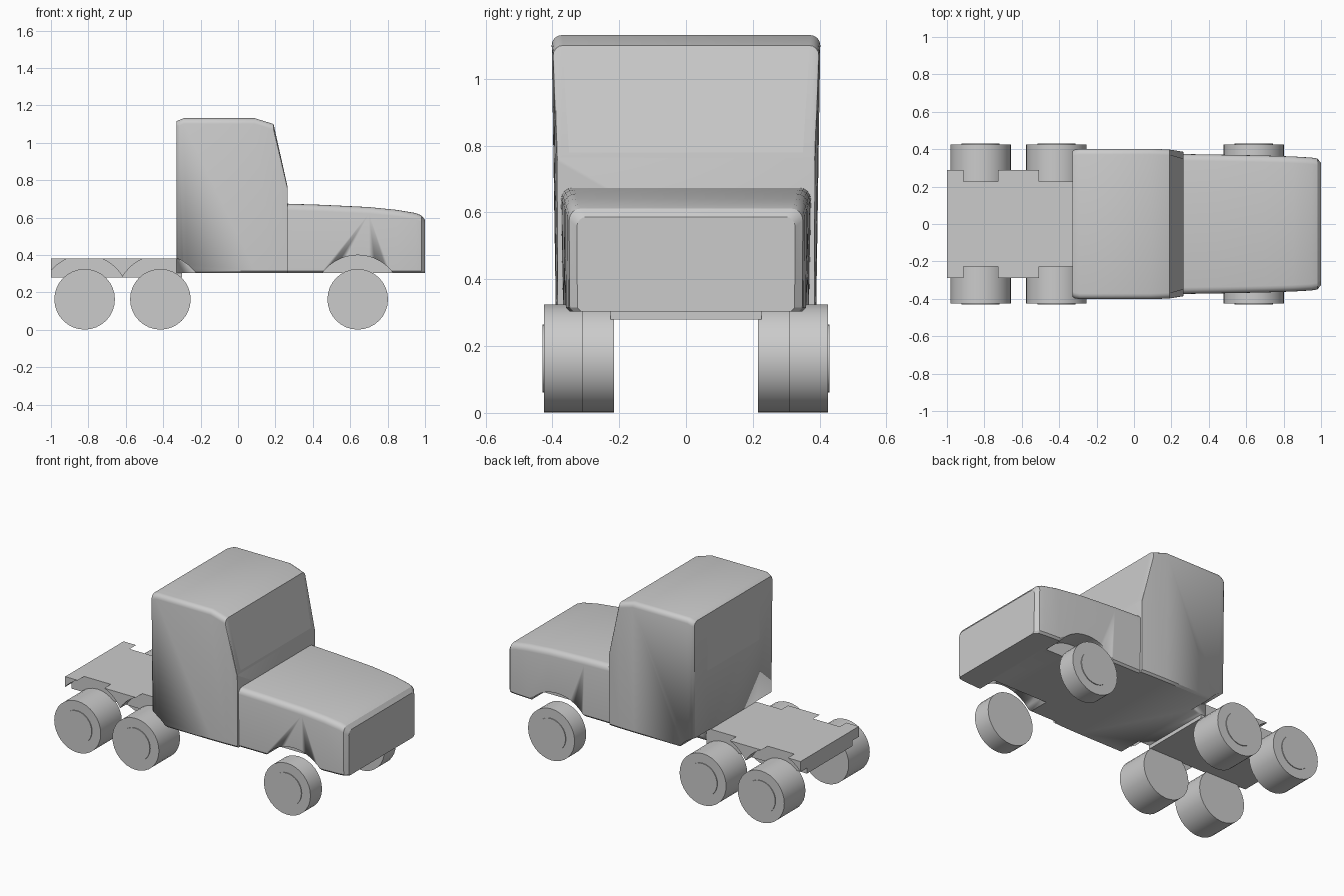
import bpy, bmesh, math

if "Cube" in bpy.data.objects:
    bpy.data.objects.remove(bpy.data.objects["Cube"])

WHEEL_Z, WHEEL_R, ARCH_R = 0.163, 0.162, 0.236
AXLES = {"front": (0.64, 0.31), "middle": (-0.415, 0.215), "rear": (-0.82, 0.215)}


def finish(name, bm, angle=25):
    bmesh.ops.recalc_face_normals(bm, faces=bm.faces)
    me = bpy.data.meshes.new(name)
    bm.to_mesh(me)
    bm.free()
    ob = bpy.data.objects.new(name, me)
    bpy.context.collection.objects.link(ob)
    smooth(ob, angle)
    return ob


def smooth(ob, angle=25):
    bpy.ops.object.select_all(action='DESELECT')
    ob.select_set(True)
    bpy.context.view_layer.objects.active = ob
    bpy.ops.object.shade_smooth_by_angle(angle=math.radians(angle))


def section(w_low, w_top, z0, z1, r, steps=4):
    """Half-open outline: straight sides, rounded upper corners."""
    half = [(w_low - 0.012, z0), (w_low, z0 + 0.012)]
    for i in range(steps + 1):
        a = math.pi / 2 * i / steps
        half.append((w_top - r + r * math.cos(a), z1 - r + r * math.sin(a)))
    return half + [(-y, z) for y, z in reversed(half)]


def loft(name, sections, z0):
    """Skin a body along x through (x, low half width, top half width, top z, radius)."""
    bm = bmesh.new()
    rings = [[bm.verts.new((x, y, z)) for y, z in section(wl, wt, z0, z1, r)]
             for x, wl, wt, z1, r in sections]
    n = len(rings[0])
    for a, b in zip(rings, rings[1:]):
        for i in range(n):
            j = (i + 1) % n
            bm.faces.new((a[i], a[j], b[j], b[i]))
    bm.faces.new(rings[0])
    bm.faces.new(rings[-1])
    return finish(name, bm)


def cylinder(name, x, y0, y1, r, seg=32):
    bpy.ops.mesh.primitive_cylinder_add(vertices=seg, radius=r, depth=abs(y1 - y0),
                                        location=(x, (y0 + y1) / 2, WHEEL_Z),
                                        rotation=(math.pi / 2, 0, 0))
    ob = bpy.context.object
    ob.name = name
    smooth(ob)
    return ob


def panel(name, corners):
    bm = bmesh.new()
    bm.faces.new([bm.verts.new(c) for c in corners])
    return finish(name, bm)


# cab
cab = loft("cab", [
    (-0.33, 0.378, 0.388, 1.115, 0.03),
    (-0.318, 0.386, 0.397, 1.12, 0.03),
    (-0.29, 0.39, 0.402, 1.131, 0.03),
    (0.09, 0.39, 0.402, 1.131, 0.03),
    (0.19, 0.388, 0.398, 1.10, 0.03),
    (0.265, 0.384, 0.386, 0.765, 0.012)], 0.303)

# hood
hood = loft("hood", [
    (0.262, 0.368, 0.374, 0.674, 0.035),
    (0.45, 0.367, 0.371, 0.668, 0.035),
    (0.70, 0.363, 0.366, 0.656, 0.035),
    (0.85, 0.359, 0.361, 0.641, 0.035),
    (0.95, 0.353, 0.355, 0.624, 0.035),
    (0.98, 0.348, 0.350, 0.612, 0.035),
    (1.0, 0.325, 0.327, 0.587, 0.03)], 0.303)

# rear deck
bpy.ops.mesh.primitive_cube_add(size=1, location=(-0.65, 0, 0.33))
deck = bpy.context.object
deck.name = "rear_deck"
deck.scale = (0.70, 0.58, 0.10)
bpy.ops.object.transform_apply(location=True, rotation=False, scale=True)

# wheel arches
bodies = {"front": [hood], "middle": [cab, deck], "rear": [deck]}
for axle, (x, _) in AXLES.items():
    for s in (-1, 1):
        cutter = cylinder("arch_cutter", x, s * 0.226, s * 0.6, ARCH_R, 48)
        cutter.hide_render = True
        for body in bodies[axle]:
            mod = body.modifiers.new("arch", 'BOOLEAN')
            mod.operation, mod.solver, mod.object = 'DIFFERENCE', 'EXACT', cutter
            bpy.ops.object.select_all(action='DESELECT')
            bpy.context.view_layer.objects.active = body
            body.select_set(True)
            bpy.ops.object.modifier_apply(modifier=mod.name)
        bpy.data.objects.remove(cutter)

# wheels with raised hubs
for axle, (x, inner) in AXLES.items():
    for s, side in ((-1, "right"), (1, "left")):
        cylinder(f"{axle}_{side}_wheel", x, s * inner, s * 0.425, WHEEL_R)
        cylinder(f"{axle}_{side}_hub", x, s * 0.42, s * 0.43, 0.102)

# window panels
panel("windshield", [(0.1945, -0.37, 1.09), (0.1945, 0.37, 1.09),
                     (0.2635, 0.35, 0.78), (0.2635, -0.35, 0.78)])
panel("rear_window", [(-0.331, -0.26, 1.04), (-0.331, 0.26, 1.04),
                      (-0.331, 0.26, 0.76), (-0.331, -0.26, 0.76)])
